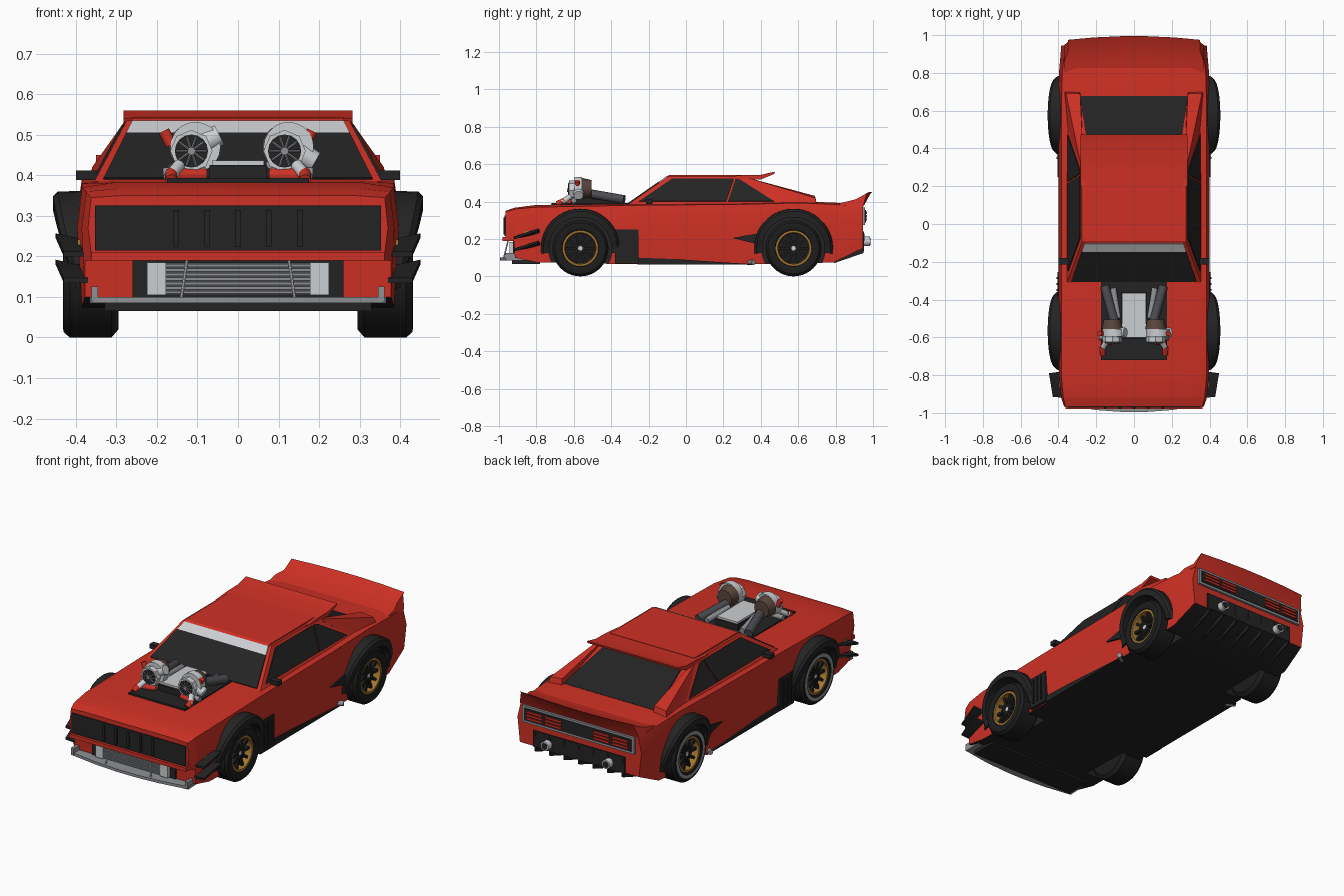
import bpy, bmesh
from math import sin, cos, pi, radians
from mathutils import Vector

cube = bpy.data.objects.get("Cube")
if cube:
    bpy.data.objects.remove(cube)


def material(name, r, g, b):
    m = bpy.data.materials.new(name)
    m.use_nodes = True
    m.diffuse_color = (r, g, b, 1)
    m.node_tree.nodes["Principled BSDF"].inputs["Base Color"].default_value = (r, g, b, 1)
    return m


RED = material("body red", .62, .03, .018)
BLACK = material("trim black", .017, .017, .017)
TYRE = material("tyre black", .012, .012, .012)
SILVER = material("light silver", .6, .62, .64)
GREY = material("mid grey", .27, .28, .3)
PIPE = material("dark grey", .07, .07, .08)
GOLD = material("rim gold", .36, .18, .03)
BROWN = material("burnt brown", .1, .06, .045)
made = []
SIDES = ((1, "left"), (-1, "right"))


def finish(name, bm, mats):
    bmesh.ops.recalc_face_normals(bm, faces=bm.faces[:])
    me = bpy.data.meshes.new(name)
    bm.to_mesh(me)
    bm.free()
    for m in mats:
        me.materials.append(m)
    ob = bpy.data.objects.new(name, me)
    bpy.context.collection.objects.link(ob)
    made.append(ob)
    return ob


def hull(name, pts, mat):
    bm = bmesh.new()
    vs = [bm.verts.new(p) for p in pts]
    res = bmesh.ops.convex_hull(bm, input=vs)
    spare = {v for v in res["geom_interior"] + res["geom_unused"] if isinstance(v, bmesh.types.BMVert)}
    bmesh.ops.delete(bm, geom=list(spare), context='VERTS')
    bmesh.ops.dissolve_limit(bm, angle_limit=.02, verts=bm.verts[:], edges=bm.edges[:])
    return finish(name, bm, [mat])


def box(name, x, y, z, mat):
    return hull(name, [(a, b, c) for a in x for b in y for c in z], mat)


def loft(name, rings, mats, rule=None, caps=True, loop=False):
    """Skin closed rings; rule(ring index, face) gives the material slot."""
    bm = bmesh.new()
    vs = [[bm.verts.new(p) for p in ring] for ring in rings]
    n = len(vs[0])
    for i in range(len(vs) if loop else len(vs) - 1):
        a, b = vs[i], vs[(i + 1) % len(vs)]
        for j in range(n):
            k = (j + 1) % n
            f = bm.faces.new((a[j], a[k], b[k], b[j]))
            f.normal_update()
            f.material_index = rule(i, f) if rule else 0
    if caps and not loop:
        bm.faces.new(vs[0])
        bm.faces.new(vs[-1])
    return finish(name, bm, mats)


def prism(name, yz, x0, x1, mat):
    return loft(name, [[(x, y, z) for y, z in yz] for x in (x0, x1)], [mat])


def tube(name, a, b, r, mat, r2=None, sides=16):
    a, b = Vector(a), Vector(b)
    q = (b - a).to_track_quat('Z', 'Y')
    ring = lambda c, rad: [c + q @ Vector((rad * cos(2 * pi * k / sides), rad * sin(2 * pi * k / sides), 0))
                           for k in range(sides)]
    return loft(name, [ring(a, r), ring(b, r2 or r)], [mat])


def spin(name, profile, cy, cz, mats, slots, s, sides=40):
    """Turn (radius, x) points about a wheel axle."""
    rings = [[(s * x, cy + r * cos(2 * pi * k / sides), cz + r * sin(2 * pi * k / sides))
              for k in range(sides)] for r, x in profile]
    return loft(name, rings, mats, lambda i, f: slots[i])


def panel(name, pts, mat, thick=.006):
    """Thin convex plate laid on a cabin face."""
    pts = [Vector(p) for p in pts]
    n = (pts[1] - pts[0]).cross(pts[2] - pts[0]).normalized()
    if n.dot(pts[0] - Vector((0, .15, .4))) < 0:
        n = -n
    return hull(name, [p + n * d for p in pts for d in (-.002, thick)], mat)


# Main body: y, low x, low z, mid x, mid z, top x, top z, centre z
stations = [(-.965, .36, .19, .37, .27, .362, .345, .35), (-.92, .378, .19, .386, .27, .375, .358, .366),
            (-.915, .378, .10, .386, .27, .375, .36, .367), (-.8, .385, .075, .397, .27, .385, .37, .382),
            (-.3, .385, .065, .4, .27, .385, .38, .388), (.3, .385, .065, .4, .28, .385, .385, .393),
            (.6, .388, .068, .4, .29, .385, .393, .4), (.79, .385, .075, .398, .29, .38, .385, .395),
            (.945, .37, .15, .385, .29, .365, .372, .38)]
rings = []
for y, xl, zl, xm, zm, xt, zt, zc in stations:
    half = [(xl, zl), (xm, zm), (xt, zt), (xt * .8, zc)]
    rings.append([(x, y, z) for x, z in half] + [(-x, y, z) for x, z in reversed(half)])
body = loft("body", rings, [RED, BLACK],
            lambda i, f: int(max(v.co.z for v in f.verts) < .16))

AXLES = ((-.565, "front"), (.575, "rear"))
for cy, end in AXLES:
    for s, side in SIDES:
        cut = spin("arch_cutter", [(.17, .27), (.17, .5)], cy, .15, [RED, BLACK], [1], s)
        for p in cut.data.polygons:
            p.material_index = 1
        mod = body.modifiers.new("arch", 'BOOLEAN')
        mod.operation, mod.solver, mod.object = 'DIFFERENCE', 'EXACT', cut
        bpy.context.view_layer.objects.active = body
        bpy.ops.object.modifier_apply(modifier=mod.name)
        made.remove(cut)
        bpy.data.objects.remove(cut)

        # Wheels with gold rims
        prof = [(.06, .295), (.13, .295), (.15, .312), (.15, .415), (.137, .43), (.125, .432), (.108, .432),
                (.098, .428), (.096, .424), (.084, .424), (.08, .385), (.02, .385)]
        ring_slot = 2 if s < 0 else 0
        spin(f"{end}_{side}_wheel", prof, cy, .15, [TYRE, GOLD, GREY],
             [0, 0, 0, 0, 0, ring_slot, 0, 0, 1, 1, 0], s)
        tube(f"{end}_{side}_hub", (s * .38, cy, .15), (s * .41, cy, .15), .012, SILVER)
        for k in range(10):
            a = 2 * pi * k / 10
            d, t = Vector((0, cos(a), sin(a))), Vector((0, -sin(a), cos(a))) * .007
            c = Vector((s * .4, cy, .15))
            hull(f"{end}_{side}_spoke", [c + d * r + t * e + Vector((h, 0, 0)) for r in (.01, .083)
                                         for e in (-1, 1) for h in (-.01, .01)], TYRE)

        # Wheel arch flares, widest above the axle
        arc = []
        for k in range(25):
            a = radians(-8 + 196 * k / 24)
            w = .402 + .055 * max(0, sin(a)) ** .7
            arc.append([(s * x, cy + r * cos(a), .15 + r * sin(a)) for x, r in
                        ((.375, .166), (.375, .212), (w - .012, .21), (w, .198), (w, .166))])
        loft(f"{end}_{side}_flare", arc, [BLACK])

# Cabin shell
ZB, ZT = .385, .535
front = lambda u, t: (u * (.355 - .08 * t), -.31 + .215 * t, ZB + (ZT - ZB) * t)
rear = lambda u, t: (u * (.355 - .08 * t), .70 - .40 * t, ZB + (ZT - ZB) * t)
hull("cabin", [fn(u, t) for fn in (front, rear) for u in (1, -1) for t in (0, 1)], RED)
strip = lambda fn, u, t0, t1: [fn(-u, t0), fn(u, t0), fn(u, t1), fn(-u, t1)]
panel("windscreen", strip(front, .94, .03, .77), BLACK)
panel("windscreen_sun_band", strip(front, .94, .77, .97), SILVER)
panel("rear_window", strip(rear, .82, .06, .9), BLACK)
prism("roof_spoiler", [(.2, .532), (.3, .541), (.4, .543), (.475, .56), (.472, .548), (.4, .518), (.3, .52)],
      -.282, .282, RED)
prism("roof_skin", [(-.11, .53), (-.09, .541), (.3, .543), (.3, .53)], -.262, .262, RED)
for s, side in SIDES:
    wall = lambda y, z: (s * (.355 - .08 * (z - ZB) / (ZT - ZB)), y, z)
    panel(f"{side}_door_window", [wall(*p) for p in ((-.25, .4), (-.075, .52), (.255, .52), (.215, .4))], BLACK)
    panel(f"{side}_quarter_window", [wall(*p) for p in ((.225, .4), (.265, .52), (.29, .515), (.47, .4))], BLACK)
    hull(f"{side}_buttress", [(s * x, y, z) for x, y, z in (
        (.268, .32, .53), (.282, .32, .53), (.285, .69, .43), (.36, .69, .42),
        (.285, .7, .385), (.368, .7, .385), (.352, .5, .385), (.27, .5, .385))], RED)
    box(f"{side}_mirror", (s * .345, s * .4), (-.215, -.18), (.388, .412), BLACK)

# Ducktail spoiler with a bowed rear edge
tail = []
for u in (-1, -.6, -.2, .2, .6, 1):
    e = .02 * u * u
    tail.append([(u * (.37 if z < .41 else .35), y - e * k, z) for y, z, k in (
        (.8, .385, 0), (.86, .4, 0), (.92, .413, .5), (.995, .45, 1), (.985, .438, 1), (.946, .37, 0))])
loft("ducktail", tail, [RED])

# Front grille, bumper and cooler
box("grille", (-.353, .353), (-.971, -.95), (.215, .326), BLACK)
for i in range(-2, 3):
    box("grille_bar", (i * .076 - .007, i * .076 + .007), (-.977, -.96), (.225, .315), BLACK)
box("front_bumper", (-.362, .362), (-.98, -.92), (.19, .211), RED)
box("cooler_recess", (-.26, .26), (-.924, -.9), (.1, .19), BLACK)
box("cooler_core", (-.18, .18), (-.93, -.9), (.105, .185), PIPE)
for i in range(7):
    box("cooler_fin", (-.18, .18), (-.94, -.92), (.108 + i * .011, .115 + i * .011), GREY)
box("front_undertray", (-.33, .33), (-.93, -.78), (.065, .088), BLACK)
hull("splitter", [(u * x, y, z) for u in (1, -1) for z in (.085, .1)
                  for x, y in ((.36, -.86), (.365, -.96), (.2, -.985), (.06, -.995))], GREY)
for s, side in SIDES:
    box(f"{side}_cooler_tank", (s * .178, s * .224), (-.945, -.91), (.105, .185), SILVER)
    box(f"{side}_splitter_fence", (s * .345, s * .362), (-.965, -.88), (.088, .126), GREY)
    tube(f"{side}_splitter_strut", (s * .125, -.95, .195), (s * .14, -.975, .095), .004, SILVER, sides=8)
    for z in (.2, .135):
        hull(f"{side}_canard", [(s * x, y, z + h + g) for x, y, h in (
            (.37, -.92, 0), (.43, -.915, 0), (.45, -.79, .045), (.38, -.78, .03)) for g in (0, .012)], BLACK)
    box(f"{side}_marker", (s * .385, s * .396), (-.865, -.835), (.228, .242), GOLD)

    # Side vents, sills and scoops
    box(f"{side}_side_vent", (s * .38, s * .404), (-.38, -.255), (.07, .25), BLACK)
    for y in (-.35, -.318, -.286):
        box(f"{side}_vent_slat", (s * .4, s * .41), (y - .005, y + .005), (.09, .235), BLACK)
    prism(f"{side}_sill", [(-.26, .064), (.38, .064), (.2, .075), (-.05, .092), (-.26, .1)],
          s * .37, s * .395, BLACK)
    prism(f"{side}_rear_scoop", [(.25, .205), (.37, .228), (.41, .225), (.4, .17), (.33, .185)],
          s * .385, s * .404, BLACK)
    tube(f"{side}_side_pipe", (s * .36, .33, .075), (s * .405, .36, .075), .014, GREY)

# Rear lamp panel, diffuser and exhausts
box("lamp_frame", (-.348, .348), (.93, .958), (.275, .368), GREY)
box("lamp_panel", (-.333, .333), (.94, .962), (.288, .356), BLACK)
box("diffuser_panel", (-.285, .285), (.93, .952), (.15, .24), BLACK)
for i in range(-3, 4):
    hull("diffuser_fin", [(i * .09 + w, y, z) for w in (-.005, .005) for y, z in (
        (.79, .07), (.79, .08), (.95, .125), (.955, .23), (.94, .23))], BLACK)
for s, side in SIDES:
    for x0, x1 in ((.1, .2), (.218, .315)):
        for z in (.298, .316, .334):
            box(f"{side}_tail_lamp", (s * x0, s * x1), (.95, .968), (z, z + .012), RED)
    tube(f"{side}_exhaust", (s * .19, .9, .187), (s * .19, .985, .187), .025, SILVER)
    tube(f"{side}_exhaust_bore", (s * .19, .97, .187), (s * .19, .987, .187), .018, BLACK)

# Engine through the bonnet
box("engine_bay", (-.175, .175), (-.72, -.305), (.36, .393), BLACK)
box("engine_block", (-.07, .07), (-.61, -.36), (.39, .426), BLACK)
box("intake_cover", (-.064, .064), (-.6, -.365), (.42, .437), SILVER)
for s, side in SIDES:
    x, z = s * .115, .46
    out = radians(30 if s < 0 else -20)
    tip = (x + .08 * cos(out), -.575, z + .08 * sin(out))
    tube(f"{side}_turbo_scroll", (x + .01, -.595, z + .01), (x + .01, -.555, z + .01), .062, SILVER, sides=20)
    tube(f"{side}_turbo_outlet", (x + .01, -.575, z + .01), tip, .033, SILVER, .026)
    tube(f"{side}_turbo_turbine", (x, -.555, z + .01), (x, -.505, z + .01), .056, BROWN, .045, 20)
    tube(f"{side}_turbo_rim", (x, -.625, z), (x, -.59, z), .052, SILVER, sides=8)
    tube(f"{side}_turbo_mouth", (x, -.627, z), (x, -.6, z), .041, BLACK)
    tube(f"{side}_turbo_nose", (x, -.636, z), (x, -.61, z), .01, GREY)
    for k in range(10):
        a = 2 * pi * k / 10
        tube(f"{side}_turbo_blade", (x, -.629, z), (x + .038 * cos(a), -.629, z + .038 * sin(a)), .003, GREY, sides=4)
    tube(f"{side}_header", (s * .155, -.33, .41), (s * .1, -.53, .445), .024, PIPE)
    tube(f"{side}_inner_header", (s * .11, -.34, .41), (s * .085, -.5, .43), .016, GREY)
    tube(f"{side}_feed_pipe", (s * .08, -.6, .405), (s * .185, -.6, .405), .014, GREY)
    tube(f"{side}_lower_coupler", (s * .08, -.61, .4), (s * .16, -.63, .4), .017, RED)
    tube(f"{side}_elbow", (s * .145, -.62, .425), (s * .17, -.665, .395), .015, SILVER)
    tube(f"{side}_coupler", (s * .165, -.65, .405), (s * .165, -.69, .388), .015, RED)
    tube(f"{side}_upper_coupler", (s * .165, -.58, .475), (s * .183, -.58, .51), .014, RED)

# Smooth round parts while keeping edges crisp
for ob in bpy.context.selected_objects:
    ob.select_set(False)
for ob in made:
    ob.select_set(True)
bpy.context.view_layer.objects.active = body
bpy.ops.object.shade_smooth_by_angle(angle=radians(28))
